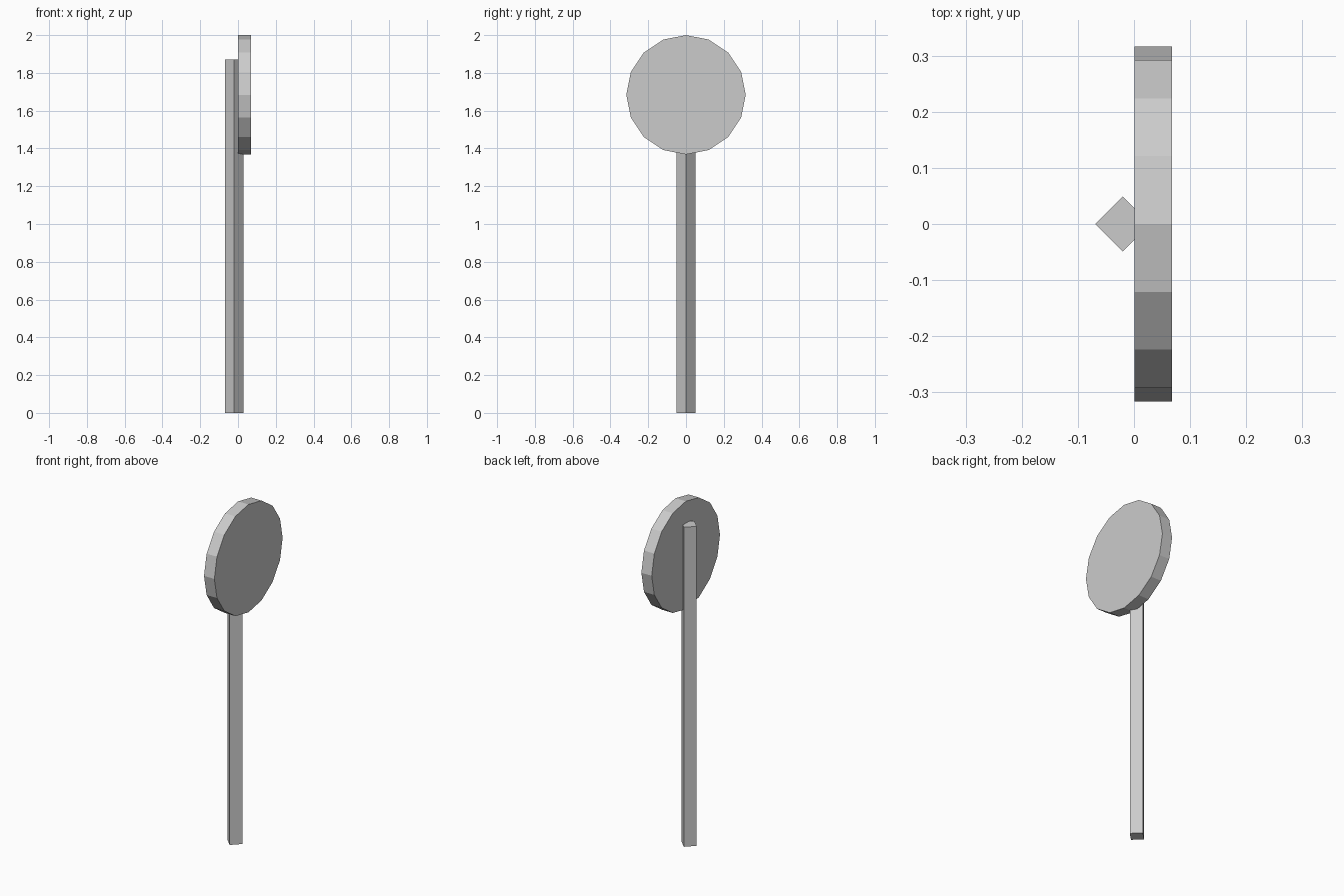
import bpy
from math import pi

if "Cube" in bpy.data.objects:
    bpy.data.objects.remove(bpy.data.objects["Cube"])


def prism(name, sides, radius, depth, location, rotation=(0, 0, 0)):
    bpy.ops.mesh.primitive_cylinder_add(
        vertices=sides, radius=radius, depth=depth,
        location=location, rotation=rotation)
    obj = bpy.context.object
    obj.name = name
    return obj


# Square post, turned so one edge points at the sign
POST_HEIGHT = 1.872
prism("post", 4, 0.049, POST_HEIGHT, (-0.02, 0, POST_HEIGHT / 2))

# Round sign plate facing +x, sunk over the front edge of the post
PLATE_RADIUS = 0.316
PLATE_THICKNESS = 0.067
prism("sign_plate", 16, PLATE_RADIUS, PLATE_THICKNESS,
      (0.001 + PLATE_THICKNESS / 2, 0, 2 - PLATE_RADIUS), (0, pi / 2, 0))
